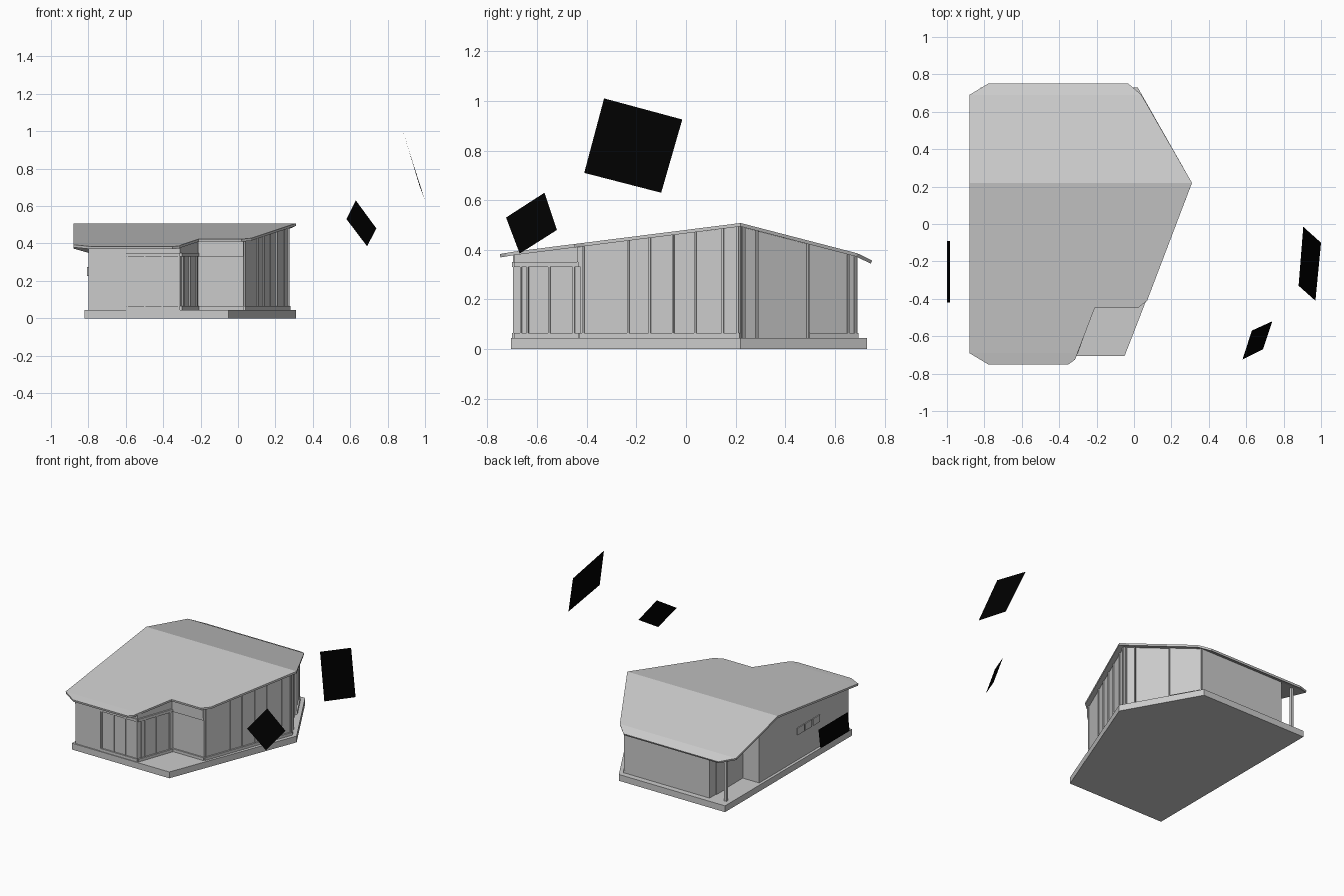
import bpy, bmesh
from mathutils import Vector

if "Cube" in bpy.data.objects:
    bpy.data.objects.remove(bpy.data.objects["Cube"])

black = bpy.data.materials.new("black")
black.diffuse_color = (0, 0, 0, 1)
black.use_nodes = True
black.node_tree.nodes["Principled BSDF"].inputs["Base Color"].default_value = black.diffuse_color
RIDGE = 0.22


def roof_z(y):
    """Height of the roof top at depth y."""
    prof = [(-0.75, 0.383), (-0.69, 0.393), (RIDGE, 0.508), (0.69, 0.386), (0.75, 0.357)]
    for (a, za), (b, zb) in zip(prof, prof[1:]):
        if y <= b:
            return za + (zb - za) * (y - a) / (b - a)
    return prof[-1][1]


def finish(name, bm, mat=None):
    me = bpy.data.meshes.new(name)
    bm.to_mesh(me)
    bm.free()
    ob = bpy.data.objects.new(name, me)
    bpy.context.collection.objects.link(ob)
    if mat:
        me.materials.append(mat)
    return ob


def prism(name, pts, offset):
    """Extrude a flat polygon by an offset vector."""
    bm = bmesh.new()
    f = bm.faces.new([bm.verts.new(p) for p in pts])
    r = bmesh.ops.extrude_face_region(bm, geom=[f], use_keep_orig=True)
    for v in r["geom"]:
        if isinstance(v, bmesh.types.BMVert):
            v.co += Vector(offset)
    bmesh.ops.recalc_face_normals(bm, faces=bm.faces)
    return finish(name, bm)


def wall(name, p, q, z0=0.045, z1=None, out=0.0, thick=0.016):
    """Upright panel from p to q (outside on the right); top follows the roof unless z1 is set."""
    p, q = Vector(p), Vector(q)
    d = (q - p).normalized()
    n = Vector((d.y, -d.x))
    tops = [p, q]
    if (p.y - RIDGE) * (q.y - RIDGE) < -1e-6 and z1 is None:
        tops.insert(1, p.lerp(q, (RIDGE - p.y) / (q.y - p.y)))
    pts = [(p, z0), (q, z0)] + [(t, z1 or roof_z(t.y) - 0.014) for t in reversed(tops)]
    pts = [(v.x + n.x * out, v.y + n.y * out, z) for v, z in pts]
    return prism(name, pts, (-n.x * thick, -n.y * thick, 0))


def mullions(name, p, q, ts, z1=None, w=0.008):
    p, q = Vector(p), Vector(q)
    h = (q - p).normalized() * w / 2
    for t in ts:
        c = p.lerp(q, t)
        wall(name, c - h, c + h, z1=z1, out=0.007, thick=0.02)


# floor slab
slab = [(-0.82, -0.705), (-0.05, -0.705), (0.31, 0.22), (0.02, 0.73), (-0.82, 0.73)]
prism("floor_slab", [(x, y, 0) for x, y in slab], (0, 0, 0.045))

# roof: two slopes with drooping front and back eaves
bands = [
    [(-0.78, -0.75), (-0.35, -0.75), (-0.315, -0.725), (-0.302, -0.69), (-0.88, -0.69)],
    [(-0.88, -0.69), (-0.302, -0.69), (-0.21, -0.45), (0.02, -0.45), (0.07, -0.41),
     (0.31, RIDGE), (-0.88, RIDGE)],
    [(-0.88, RIDGE), (0.31, RIDGE), (0.04, 0.69), (-0.88, 0.69)],
    [(-0.88, 0.69), (0.04, 0.69), (-0.03, 0.75), (-0.78, 0.75)],
]
bm = bmesh.new()
for band in bands:
    bm.faces.new([bm.verts.new((x, y, roof_z(y))) for x, y in band])
bmesh.ops.remove_doubles(bm, verts=bm.verts, dist=1e-4)
roof = finish("roof", bm)
solid = roof.modifiers.new("thickness", "SOLIDIFY")
solid.thickness = 0.014

# wall corners, counter-clockwise from the front left
A, A2, B, C, D = (-0.8, -0.69), (-0.6, -0.69), (-0.31, -0.69), (-0.215, -0.425), (0.03, -0.425)
E, F, G, H, I = (0.27, 0.22), (0.0, 0.69), (-0.67, 0.69), (-0.67, 0.315), (-0.8, 0.315)
E2 = tuple(Vector(E).lerp(Vector(F), 0.58))

wall("front_solid_wall", A, A2, out=0.006, thick=0.03)
wall("front_glazing", A2, B)
wall("entry_side_glazing", B, C)
wall("entry_wall", C, D)
wall("right_glazing", D, E)
wall("back_right_glazing", E, E2, out=-0.006)
wall("back_right_wall", E2, F)
wall("back_wall", F, G)
wall("porch_side_wall", G, H)
wall("porch_end_wall", H, I)
wall("left_wall", I, A)

# sills and headers
for p, q in [(A2, B), (B, C), (C, D), (D, E), (E2, F)]:
    wall("sill", p, q, 0.045, 0.065, 0.01, 0.02)
for p, q in [(A, B), (B, C), (C, D)]:
    wall("header", p, q, 0.33, 0.35, 0.01, 0.02)
wall("entry_fascia", C, D, 0.35, 0.412, 0.015, 0.02)

# glazing bars
mullions("front_mullion", A2, B, [0.03, 0.35, 0.67, 0.98], 0.33)
mullions("entry_mullion", B, C, [0.1, 0.2, 0.53, 0.9], 0.33)
mullions("right_mullion", D, E, [0.02, 0.3, 0.435, 0.58, 0.72, 0.89, 0.985])
mullions("back_right_mullion", E, F, [0.03, 0.14, 0.58, 0.92, 0.98])

# high windows in the left wall
for k in range(3):
    y = -0.11 - k * 0.09
    wall("left_window_frame", (-0.8, y), (-0.8, y - 0.075), 0.225, 0.275, 0.006, 0.01)

# porch door and corner post
wall("porch_door", (-0.67, 0.62), (-0.67, 0.51), 0.045, 0.3, 0.006, 0.01)
prism("porch_post", [(-0.78 + a * 0.009, 0.66 + b * 0.009, 0.045)
                     for a, b in [(-1, -1), (1, -1), (1, 1), (-1, 1)]], (0, 0, 0.337))

# floating black light panels
panels = {
    "large_light_panel": [(0.905, -0.015, 0.925), (0.88, -0.33, 1.01),
                          (0.97, -0.41, 0.71), (1.0, -0.1, 0.63)],
    "small_light_panel": [(0.63, -0.57, 0.63), (0.58, -0.725, 0.53),
                          (0.69, -0.67, 0.385), (0.74, -0.52, 0.48)],
    "left_light_panel": [(-0.985, -0.09, 0.32), (-0.985, -0.42, 0.32),
                         (-1.0, -0.42, 0.19), (-1.0, -0.09, 0.19)],
}
for name, pts in panels.items():
    bm = bmesh.new()
    bm.faces.new([bm.verts.new(p) for p in pts])
    finish(name, bm, black)
